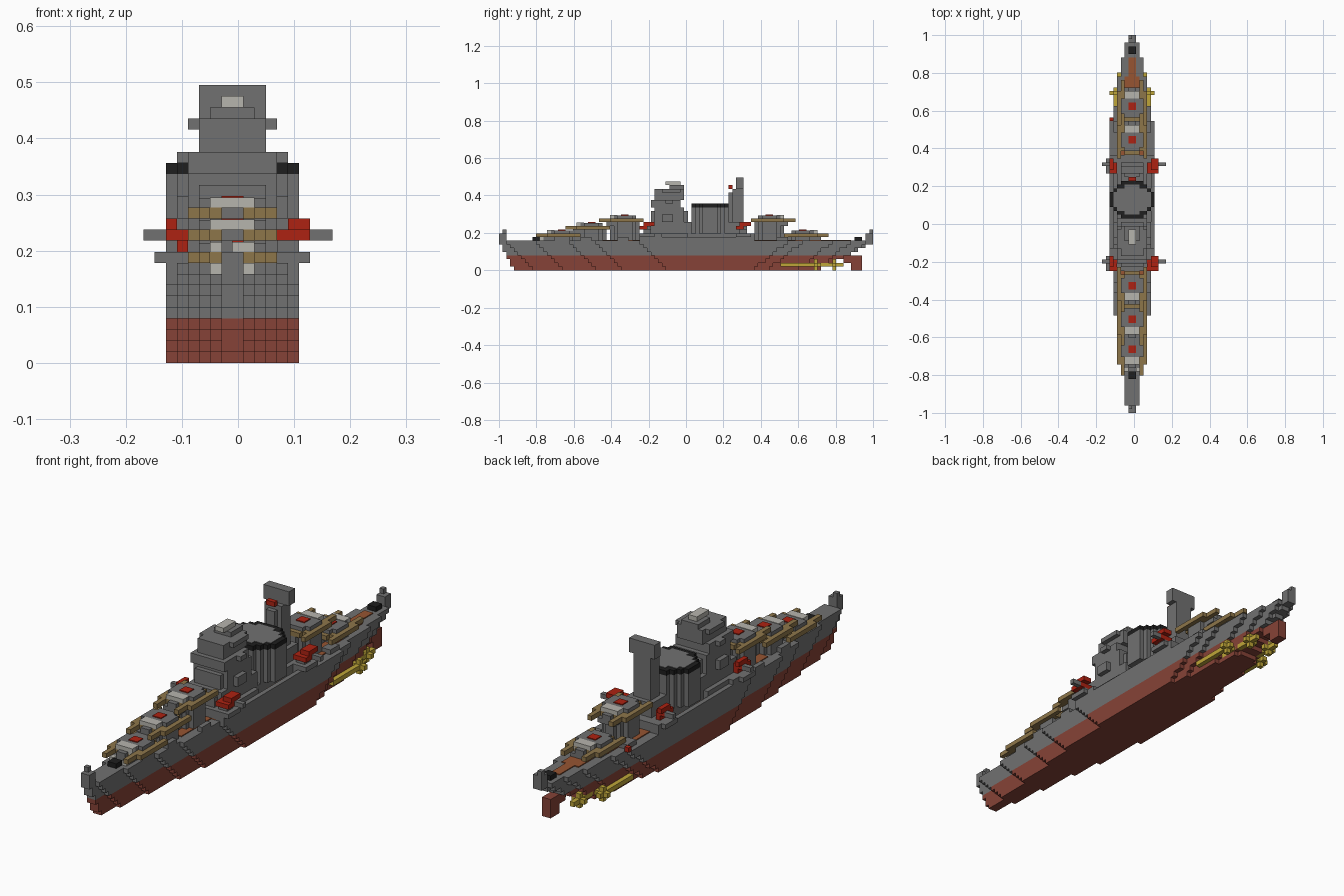
import bpy, bmesh, math
from mathutils import Matrix, Vector

if "Cube" in bpy.data.objects:
    bpy.data.objects.remove(bpy.data.objects["Cube"], do_unlink=True)

V = 2 / 101      # block size
MID = 8          # grid column of the ship's centre line


def material(name, rgb):
    m = bpy.data.materials.new(name)
    m.use_nodes = True
    m.diffuse_color = (*rgb, 1)
    m.node_tree.nodes["Principled BSDF"].inputs["Base Color"].default_value = (*rgb, 1)
    return m


GREY = material("steel grey", (.165, .165, .165))
HULL = material("antifouling red", (.24, .055, .038))
RED = material("signal red", (.42, .016, .006))
WOOD = material("deck wood", (.31, .09, .032))
TAN = material("canvas tan", (.27, .18, .068))
LIGHT = material("pale grey", (.47, .46, .42))
BLACK = material("soot black", (.013, .013, .013))
BRASS = material("brass yellow", (.52, .38, .04))


def build(name, mat, boxes):
    """One object from boxes given as x0, x1, y0, y1, z0, z1 in blocks."""
    bm = bmesh.new()
    for x0, x1, y0, y1, z0, z1 in boxes:
        place = Matrix.Translation(Vector(((x0 + x1 - 17) / 2 * V, (y0 + y1) / 2 * V - 1, (z0 + z1) / 2 * V)))
        size = Matrix.Diagonal(((x1 - x0) * V, (y1 - y0) * V, (z1 - z0) * V, 1))
        bmesh.ops.create_cube(bm, size=1, matrix=place @ size)
    mesh = bpy.data.meshes.new(name)
    bm.to_mesh(mesh)
    bm.free()
    mesh.materials.append(mat)
    ob = bpy.data.objects.new(name, mesh)
    bpy.context.collection.objects.link(ob)
    return ob


def both(*boxes):
    """Boxes plus their mirror images across the centre line."""
    return [b for x0, x1, *r in boxes for b in ((x0, x1, *r), (2 * MID - x1, 2 * MID - x0, *r))]


def disc(yc, rx, ry, z0, z1):
    """Stepped round slab, one box per row of blocks."""
    out = []
    for d in range(-ry, ry):
        w = round(rx * math.sqrt(1 - ((d + .5) / ry) ** 2))
        out.append((MID - w, MID + w, yc + d, yc + d + 1, z0, z1))
    return out


# Hull: stepped outline that narrows towards both ends and the keel
BOW = [0, 2, 10, 19, 26, 38]
STERN = [101, 99, 95, 90, 82, 78]


def half_width(j, k):
    s = max(0, 7 - k)
    first, last = (s + 1) // 2, 101 - 2 * s
    if not first <= j < last:
        return 0
    steps = zip(BOW[1:], STERN[1:])
    return 1 + sum(a + s <= j < b - round(1.3 * s) for a, b in steps)


def strips(j0, j1, k, z0, z1, inset=0):
    """Runs of equal hull width merged into long boxes."""
    out, start = [], j0
    for j in range(j0, j1):
        w = half_width(j, k)
        if j + 1 == j1 or half_width(j + 1, k) != w:
            if w > inset:
                out.append((MID - w + inset, MID + w - inset, start, j + 1, z0, z1))
            start = j + 1
    return out


build("lower_hull", HULL, [b for k in range(4) for b in strips(0, 101, k, k, k + 1)])
build("upper_hull", GREY, [b for k in range(4, 8) for b in strips(0, 101, k, k, k + 1)])
build("wood_deck", WOOD, strips(28, 95, 7, 8, 8.2, 2))
build("stem_post", GREY, [(7, 9, 0, 2, 8, 10), (7, 8, 1, 2, 10, 11)])
build("stern_post", GREY, [(7, 9, 99, 101, 8, 10), (7, 8, 100, 101, 10, 11)])
build("anchor_winch", BLACK, [(7, 9, 9, 11, 8, 9)])
build("stern_winch", BLACK, [(7, 9, 96, 98, 8, 9)])
build("bow_fittings", LIGHT, both((6, 7, 11, 12, 8, 9)))

# Rudder, shafts and propellers
build("rudder", HULL, [(7, 9, 95, 98, 0, 4), (7, 9, 93, 95, 2, 4)])
build("propeller_shafts", BRASS, both((5, 6, 80, 93, 1, 2), (3, 4, 76, 87, 1, 2)))
build("propellers", BRASS, both((4, 7, 90, 91, 1, 2), (5, 6, 90, 91, 0, 3),
                                (2, 5, 85, 86, 1, 2), (3, 4, 85, 86, 0, 3)))


# Gun turrets: yc is the pivot row, k the barrel layer, f the facing along y
def turret(name, yc, k, f):
    def fwd(x0, x1, a, b, z0, z1):
        lo, hi = sorted((yc + f * a, yc + f * b))
        return (x0, x1, lo, hi, z0, z1)

    build(name + "_barbette", GREY, disc(yc, 3, 4, 8, k) + [fwd(6, 10, 2, 5, k - 1, k)])
    build(name + "_skirt", TAN, disc(yc, 4, 4, k, k + 1) + both(
        fwd(4, 6, 1, 4, k, k + 1), fwd(5, 6, 4, 7, k, k + 1), fwd(4, 5, -5, -2, k, k + 1)))
    build(name + "_roof", GREY, disc(yc, 3, 3, k + 1, k + 1.8) + [fwd(7, 9, 3, 5, k, k + 1)])
    build(name + "_visor", LIGHT, [fwd(6, 10, 2, 4, k + .5, k + 1.9)])
    build(name + "_marker", RED, [fwd(7, 9, -1, 1, k + 1.5, k + 2)])


turret("front_turret", 17, 9, -1)
turret("second_turret", 25, 11, -1)
turret("third_turret", 34, 13, -1)
turret("fourth_turret", 73, 13, 1)
turret("rear_turret", 82, 9, 1)

# Midship deckhouse with side walls
build("side_walls", GREY, both((2, 3, 38, 69, 8, 9), (2, 4, 38, 44, 8, 10), (2, 4, 64, 69, 8, 10)))
build("deckhouse", GREY, [(4, 12, 38, 69, 8, 10), (3, 13, 40, 51, 8, 10)])

# Bridge tower
build("bridge_base", GREY, [(4, 12, 40, 52, 10, 13), (5, 11, 39, 40, 10, 12)])
build("bridge_tower", GREY, [(4, 12, 42, 50, 13, 17), (5, 11, 41, 51, 13, 16),
                             (4, 12, 41, 49, 17, 19), (5, 11, 42, 50, 19, 21),
                             (4, 12, 44, 49, 21, 22), (5, 11, 42, 50, 21, 22)])
build("bridge_wings", GREY, both((3, 4, 44, 47, 13, 15), (3, 4, 45, 47, 18, 19)))
build("director", GREY, [(6, 10, 46, 50, 22, 23)])
build("director_roof", LIGHT, [(7, 9, 45, 49, 23, 24)])

# Funnel
build("funnel", GREY, disc(57, 6, 5, 10, 17) + disc(57, 5, 4, 17, 18.1))
build("funnel_rim", BLACK, disc(57, 6, 5, 17, 18))

# Aft mast with wide top
build("aft_mast_base", GREY, [(5, 11, 61, 67, 10, 13)])
build("aft_mast", GREY, [(6, 10, 63, 66, 13, 22), (7, 9, 62, 63, 13, 21)])
build("aft_mast_top", GREY, [(5, 11, 64, 66, 22, 25)])
build("mast_lamps", RED, [(7, 9, 62, 63, 22, 23)])

# Side guns on platforms, two pairs
for name, yc in (("fore", 40), ("aft", 66)):
    build(name + "_gun_platforms", GREY, [(1, 4, yc - 2, yc + 2, 9, 10), (12, 15, yc - 2, yc + 2, 9, 10)])
    build(name + "_gun_mounts", RED, [(2, 4, yc - 2, yc + 1, 11, 12), (2, 3, yc - 1, yc + 2, 12, 13),
                                      (3, 4, yc - 1, yc + 1, 10, 11), (12, 15, yc - 2, yc + 1, 11, 12),
                                      (13, 15, yc - 1, yc + 2, 12, 13)])
    build(name + "_gun_barrels", GREY, [(0, 2, yc, yc + 1, 11, 12), (15, 17, yc, yc + 1, 11, 12),
                                        (12, 14, yc - 1, yc + 1, 10, 11)])

# Small deck fittings
build("deck_lamp", RED, [(2, 3, 78, 79, 8, 9)])
build("deck_lockers", GREY, both((3, 4, 32, 35, 8, 9), (4, 5, 22, 25, 8, 9), (3, 5, 75, 78, 8, 9)))
